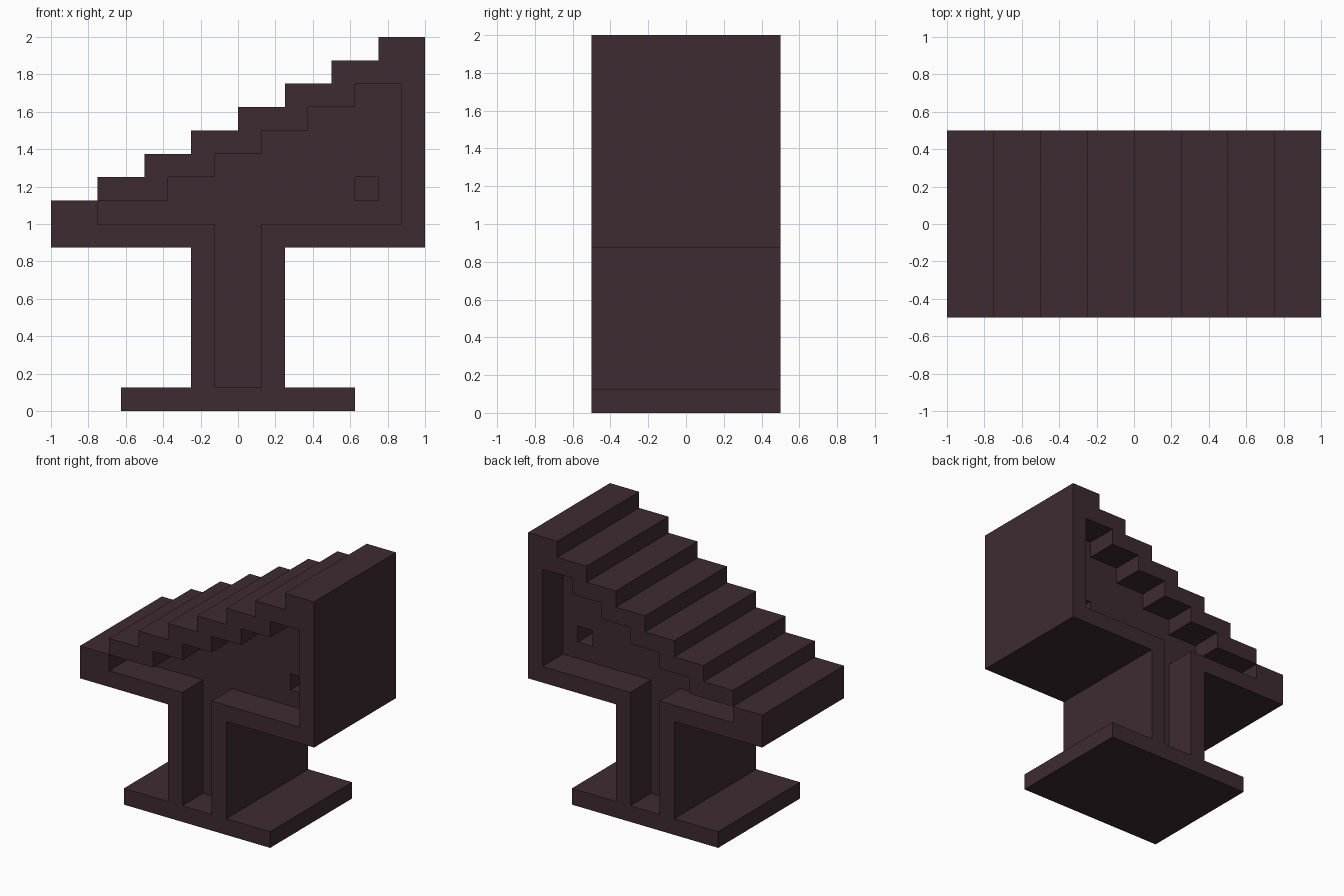
import bpy, bmesh

if "Cube" in bpy.data.objects:
    bpy.data.objects.remove(bpy.data.objects["Cube"])

wood = bpy.data.materials.new("dark_wood")
wood.diffuse_color = (0.048, 0.024, 0.032, 1)
wood.use_nodes = True
wood.node_tree.nodes["Principled BSDF"].inputs["Base Color"].default_value = wood.diffuse_color


def extrude(name, profile, y0, y1):
    """Solid prism from an (x, z) profile, running from y0 to y1."""
    bm = bmesh.new()
    face = bm.faces.new([bm.verts.new((x, y0, z)) for x, z in profile])
    ext = bmesh.ops.extrude_face_region(bm, geom=[face])
    verts = [v for v in ext["geom"] if isinstance(v, bmesh.types.BMVert)]
    bmesh.ops.translate(bm, verts=verts, vec=(0, y1 - y0, 0))
    bmesh.ops.recalc_face_normals(bm, faces=bm.faces)
    mesh = bpy.data.meshes.new(name)
    bm.to_mesh(mesh)
    bm.free()
    obj = bpy.data.objects.new(name, mesh)
    bpy.context.collection.objects.link(obj)
    return obj


def cut(target, profile, y0, y1):
    """Subtract a prism from the target, then discard the cutter."""
    cutter = extrude("cutter", profile, y0, y1)
    cutter.hide_render = True
    mod = target.modifiers.new("cut", "BOOLEAN")
    mod.operation, mod.solver, mod.object = "DIFFERENCE", "EXACT", cutter
    bpy.context.view_layer.objects.active = target
    bpy.ops.object.modifier_apply(modifier=mod.name)
    bpy.data.objects.remove(cutter)


def stairs(x, z, widths, rise=0.125):
    """Profile points climbing in +x, starting on the first tread."""
    pts = [(x, z)]
    for i, w in enumerate(widths):
        x += w
        pts.append((x, z))
        if i < len(widths) - 1:
            z += rise
            pts.append((x, z))
    return pts


# Outer silhouette: flat foot, pedestal, stepped top
outline = [(0.625, 0), (0.625, 0.125), (0.25, 0.125), (0.25, 0.875), (1, 0.875)]
outline += stairs(-1, 1.125, [0.25] * 8)[::-1]
outline += [(-1, 0.875), (-0.25, 0.875), (-0.25, 0.125), (-0.625, 0.125), (-0.625, 0)]
body = extrude("stepped_pedestal", outline, -0.5, 0.5)

# Recessed side panel: pedestal channel, stepped upper edge
panel = [(-0.125, 0.125), (0.125, 0.125), (0.125, 1), (0.875, 1)]
panel += stairs(-0.75, 1.125, [0.375] + [0.25] * 5)[::-1]
panel += [(-0.75, 1), (-0.125, 1)]

# Small square socket inside each panel
socket = [(0.625, 1.125), (0.75, 1.125), (0.75, 1.25), (0.625, 1.25)]

for side in (-1, 1):
    cut(body, panel, side * 0.25, side * 0.6)
    cut(body, socket, side * 0.0625, side * 0.4)

body.data.materials.clear()
body.data.materials.append(wood)
for p in body.data.polygons:
    p.material_index = 0
